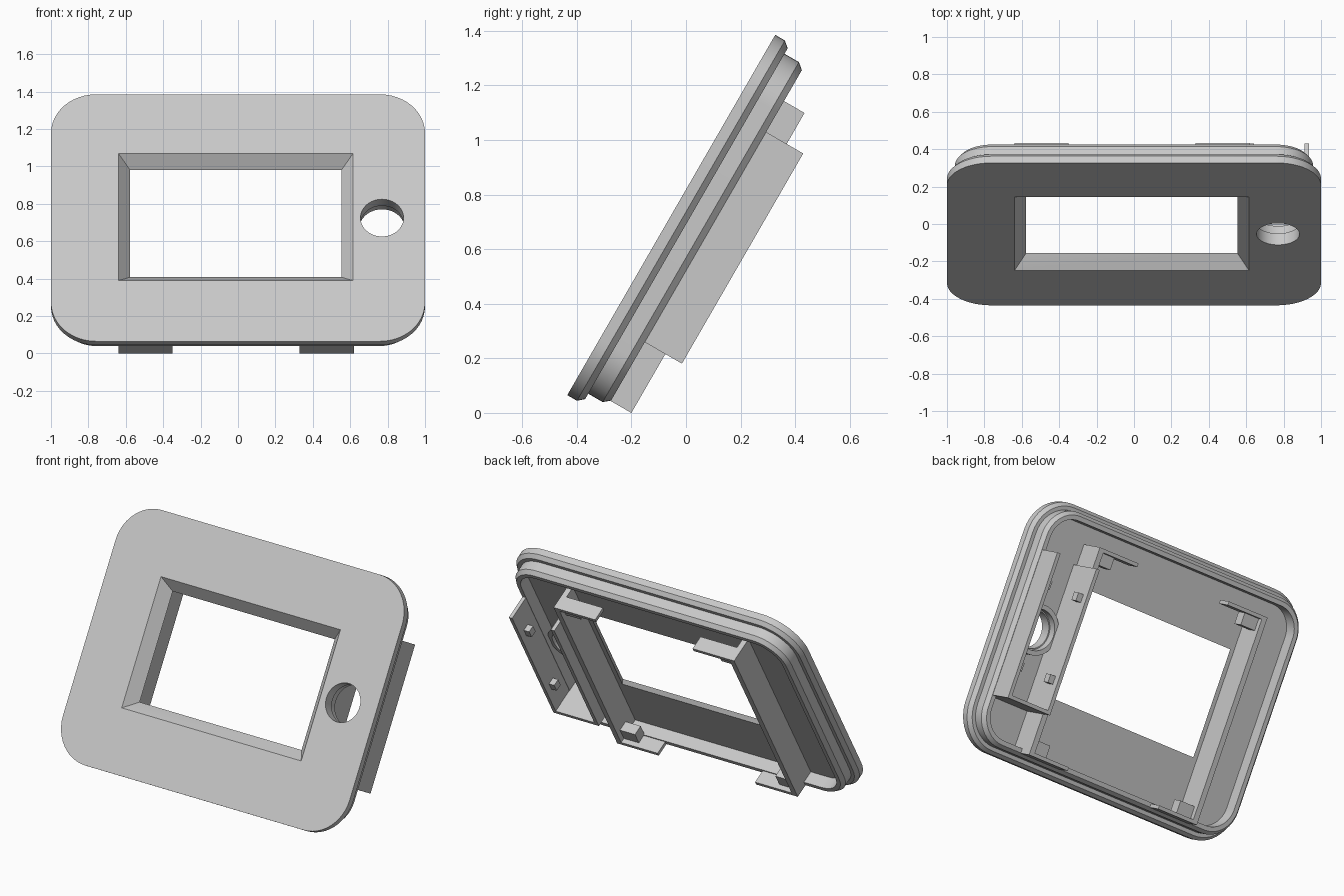
import bpy, bmesh, math
from mathutils import Matrix

if "Cube" in bpy.data.objects:
    bpy.data.objects.remove(bpy.data.objects["Cube"], do_unlink=True)

grey = bpy.data.materials.new("light grey plastic")
grey.use_nodes = True
colour = (0.58, 0.58, 0.58, 1)
grey.diffuse_color = colour
grey.node_tree.nodes["Principled BSDF"].inputs["Base Color"].default_value = colour

# Panel frame: x across, v up the slope, w backwards from the front face
S, C = 0.5, math.sqrt(0.75)
TILT = Matrix(((1, 0, 0, 0), (0, S, C, -0.435), (0, C, -S, 0.065), (0, 0, 0, 1)))
MID = 0.762        # half height of the panel
FLOOR = 0.07       # panel thickness
HOLE_X = 0.77


def finish(name, bm):
    bm.transform(TILT)
    bmesh.ops.recalc_face_normals(bm, faces=bm.faces)
    mesh = bpy.data.meshes.new(name)
    bm.to_mesh(mesh)
    bm.free()
    mesh.materials.append(grey)
    obj = bpy.data.objects.new(name, mesh)
    bpy.context.collection.objects.link(obj)
    return obj


def loft(name, loops, closed=False):
    """Skin a list of point loops; cap the ends unless closed into a ring."""
    bm = bmesh.new()
    rings = [[bm.verts.new(p) for p in loop] for loop in loops]
    pairs = list(zip(rings, rings[1:]))
    if closed:
        pairs.append((rings[-1], rings[0]))
    else:
        bm.faces.new(rings[0])
        bm.faces.new(rings[-1])
    for a, b in pairs:
        for i in range(len(a)):
            j = (i + 1) % len(a)
            bm.faces.new((a[i], a[j], b[j], b[i]))
    return finish(name, bm)


def rect(x0, x1, v0, v1, w):
    return [(x0, v0, w), (x1, v0, w), (x1, v1, w), (x0, v1, w)]


def box(name, x, v, w):
    x0, x1 = sorted(x)
    return loft(name, [rect(x0, x1, *v, w[0]), rect(x0, x1, *v, w[1])])


def rounded(inset, w, radius=0.24, steps=12):
    pts = []
    r = radius - inset
    for k, (sx, sv) in enumerate(((1, 1), (-1, 1), (-1, -1), (1, -1))):
        for i in range(steps + 1):
            a = math.pi / 2 * (k + i / steps)
            pts.append((sx * (1 - radius) + r * math.cos(a),
                        MID + sv * (MID - radius) + r * math.sin(a), w))
    return pts


def circle(r, w, n=48):
    return [(HOLE_X + r * math.cos(2 * math.pi * i / n),
             MID + r * math.sin(2 * math.pi * i / n), w) for i in range(n)]


# Front panel with stepped edge and hollow back rim
panel = loft("front_panel", [rounded(i, w) for i, w in (
    (0, 0), (0, 0.041), (0.02, 0.064), (0.043, 0.064), (0.043, 0.125),
    (0.063, 0.149), (0.09, 0.149), (0.09, FLOOR))])

# Bevelled window and round button hole, cut through the panel
def window_loop(t):
    i = 0.061 * t
    return rect(-0.638 + i, 0.614 - i, 0.375 + i, 1.158 - i, FLOOR * t)

cutters = [loft("window_cutter", [window_loop(-0.3), window_loop(1), 
                                  [(x, v, 0.1) for x, v, w in window_loop(1)]]),
           loft("hole_cutter", [circle(0.115, -0.05), circle(0.115, 0.2)])]
for cutter in cutters:
    cutter.hide_render = True
    mod = panel.modifiers.new("cut", "BOOLEAN")
    mod.operation = "DIFFERENCE"
    mod.solver = "EXACT"
    mod.object = cutter
graph = bpy.context.evaluated_depsgraph_get()
cut_mesh = bpy.data.meshes.new_from_object(panel.evaluated_get(graph))
panel.modifiers.clear()
panel.data = cut_mesh
for cutter in cutters:
    bpy.data.objects.remove(cutter, do_unlink=True)

# Collar behind the button hole
collar = loft("hole_collar", [circle(0.122, FLOOR - 0.01), circle(0.15, FLOOR - 0.01),
                              circle(0.15, 0.12), circle(0.122, 0.12)], closed=True)

# Screen mounting walls, each with a tab and a block at both ends
for side, outer in (("right", -0.64), ("left", 0.62)):
    inward = 1 if outer < 0 else -1
    box(side + "_screen_wall", (outer, outer + 0.035 * inward),
        (0.061, 1.33), (FLOOR - 0.005, 0.236))
    for end, tab, block in (("lower", (0.061, 0.083), (0.083, 0.16)),
                            ("upper", (1.308, 1.33), (1.235, 1.308))):
        box(f"{side}_{end}_tab", (outer, outer + 0.29 * inward), tab, (0.145, 0.236))
        box(f"{side}_{end}_block", (outer + 0.03 * inward, outer + 0.14 * inward),
            block, (0.14, 0.205))

# Button board bay: two side walls, a bottom plate and board clips
BAY = (0.31, 1.199)
DEPTH = (FLOOR - 0.005, 0.306)
box("bay_outer_wall", (0.912, 0.935), BAY, DEPTH)
box("bay_inner_wall", (0.618, 0.642), BAY, DEPTH)
box("bay_bottom_plate", (0.64, 0.914), (BAY[0], BAY[0] + 0.022), DEPTH)
for place, v in (("lower", MID - 0.25), ("upper", MID + 0.25)):
    for side, x in (("outer", (0.875, 0.914)), ("inner", (0.64, 0.679))):
        box(f"bay_{side}_{place}_clip", x, (v - 0.025, v + 0.025), (0.22, 0.265))

# Smooth the rounded corners and circles, keep the edges sharp
bpy.ops.object.select_all(action="DESELECT")
for obj in (panel, collar):
    obj.select_set(True)
bpy.context.view_layer.objects.active = panel
bpy.ops.object.shade_smooth_by_angle(angle=math.radians(25))
